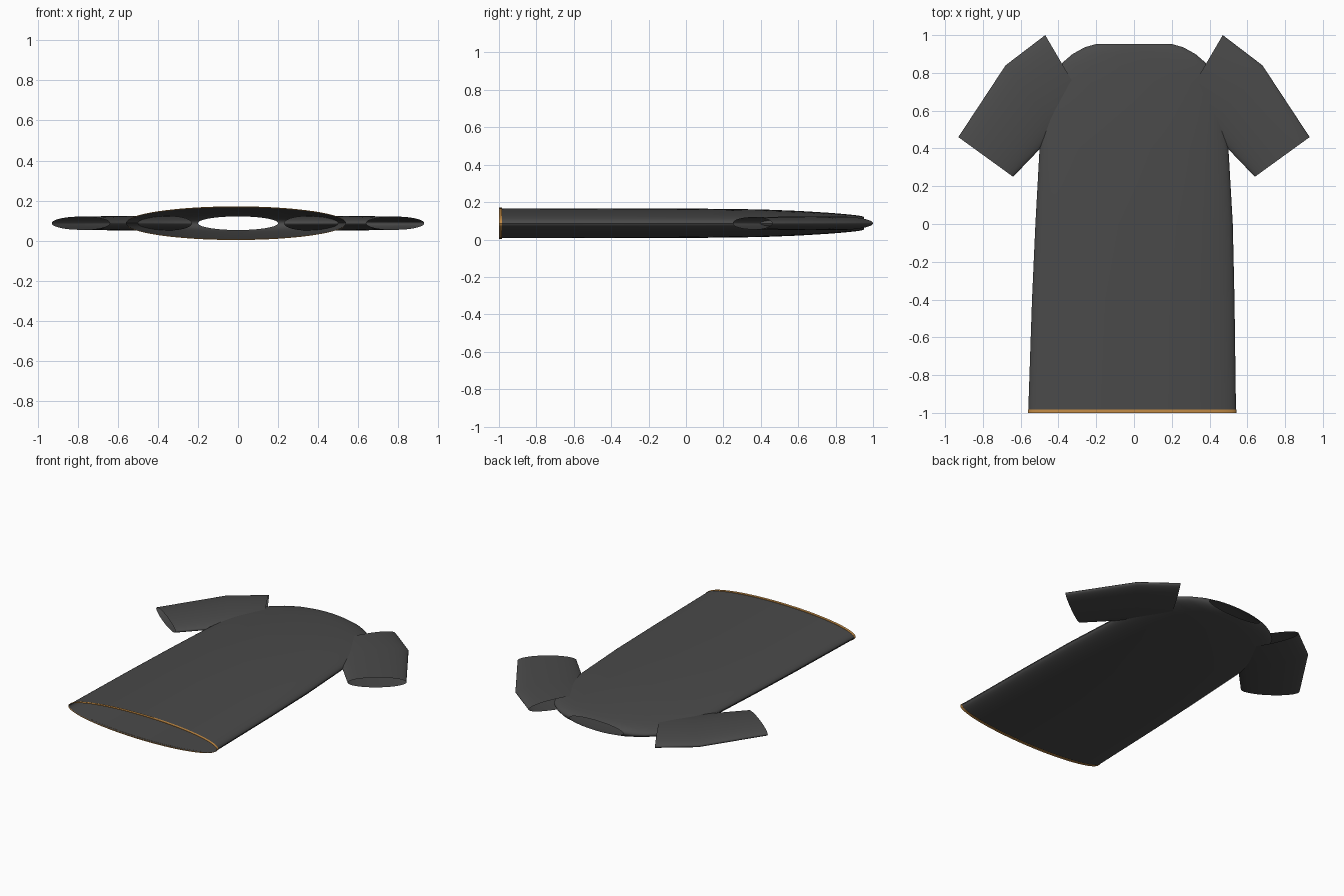
import bpy, bmesh, math
from mathutils import Vector

cube = bpy.data.objects.get("Cube")
if cube:
    bpy.data.objects.remove(cube, do_unlink=True)

MID_Z = 0.087


def material(name, rgb):
    m = bpy.data.materials.new(name)
    m.use_nodes = True
    m.diffuse_color = (*rgb, 1)
    bsdf = m.node_tree.nodes["Principled BSDF"]
    bsdf.inputs["Base Color"].default_value = (*rgb, 1)
    bsdf.inputs["Roughness"].default_value = 0.8
    return m


charcoal = material("charcoal cloth", (0.068, 0.068, 0.068))
orange = material("orange trim", (0.55, 0.26, 0.06))


def tube(name, rings, mat, sides=64):
    """Open flattened tube through elliptical rings: (end point, end point, half thickness)."""
    bm = bmesh.new()
    loops = []
    for a, b, thick in rings:
        a, b = Vector((*a, MID_Z)), Vector((*b, MID_Z))
        centre, half = (a + b) / 2, (b - a) / 2
        loop = []
        for i in range(sides):
            t = math.tau * i / sides
            loop.append(bm.verts.new(centre + half * math.cos(t)
                                     + Vector((0, 0, thick * math.sin(t)))))
        loops.append(loop)
    for low, high in zip(loops, loops[1:]):
        for i in range(sides):
            j = (i + 1) % sides
            bm.faces.new((low[i], low[j], high[j], high[i]))
    # Turn the cloth outward
    for f in bm.faces:
        f.normal_update()
    if sum(f.normal.z * (f.calc_center_median().z - MID_Z) for f in bm.faces) < 0:
        bmesh.ops.reverse_faces(bm, faces=bm.faces)
    mesh = bpy.data.meshes.new(name)
    bm.to_mesh(mesh)
    bm.free()
    mesh.materials.append(mat)
    obj = bpy.data.objects.new(name, mesh)
    bpy.context.collection.objects.link(obj)
    bpy.ops.object.select_all(action="DESELECT")
    obj.select_set(True)
    bpy.context.view_layer.objects.active = obj
    bpy.ops.object.shade_smooth_by_angle(angle=math.radians(35))
    return obj


# Shirt body from hem to neck: y, left edge, right edge, half thickness
body = [(-0.995, -0.56, 0.54, 0.08), (-0.4, -0.54, 0.532, 0.08),
        (0, -0.522, 0.523, 0.079), (0.4, -0.5, 0.5, 0.074),
        (0.6, -0.475, 0.475, 0.066), (0.75, -0.44, 0.44, 0.057),
        (0.84, -0.395, 0.395, 0.05), (0.9, -0.325, 0.325, 0.044),
        (0.935, -0.262, 0.262, 0.039), (0.953, -0.2, 0.2, 0.034)]
tube("shirt_body", [((l, y), (r, y), t) for y, l, r, t in body], charcoal)

# Narrow band around the hem
tube("hem_trim", [((-0.562, y), (0.542, y), t)
                  for y, t in ((-1, 0.079), (-1, 0.084), (-0.983, 0.084), (-0.983, 0.079))],
     orange)

# Short sleeves, mirrored: upper edge, lower edge, half thickness
sleeve = [((0.47, 1.0), (0.23, 0.59), 0.037),
          ((0.68, 0.84), (0.4, 0.5), 0.037),
          ((0.93, 0.46), (0.64, 0.25), 0.033)]
for side, s in (("left", 1), ("right", -1)):
    tube(side + "_sleeve",
         [((s * a[0], a[1]), (s * b[0], b[1]), t) for a, b, t in sleeve], charcoal)
